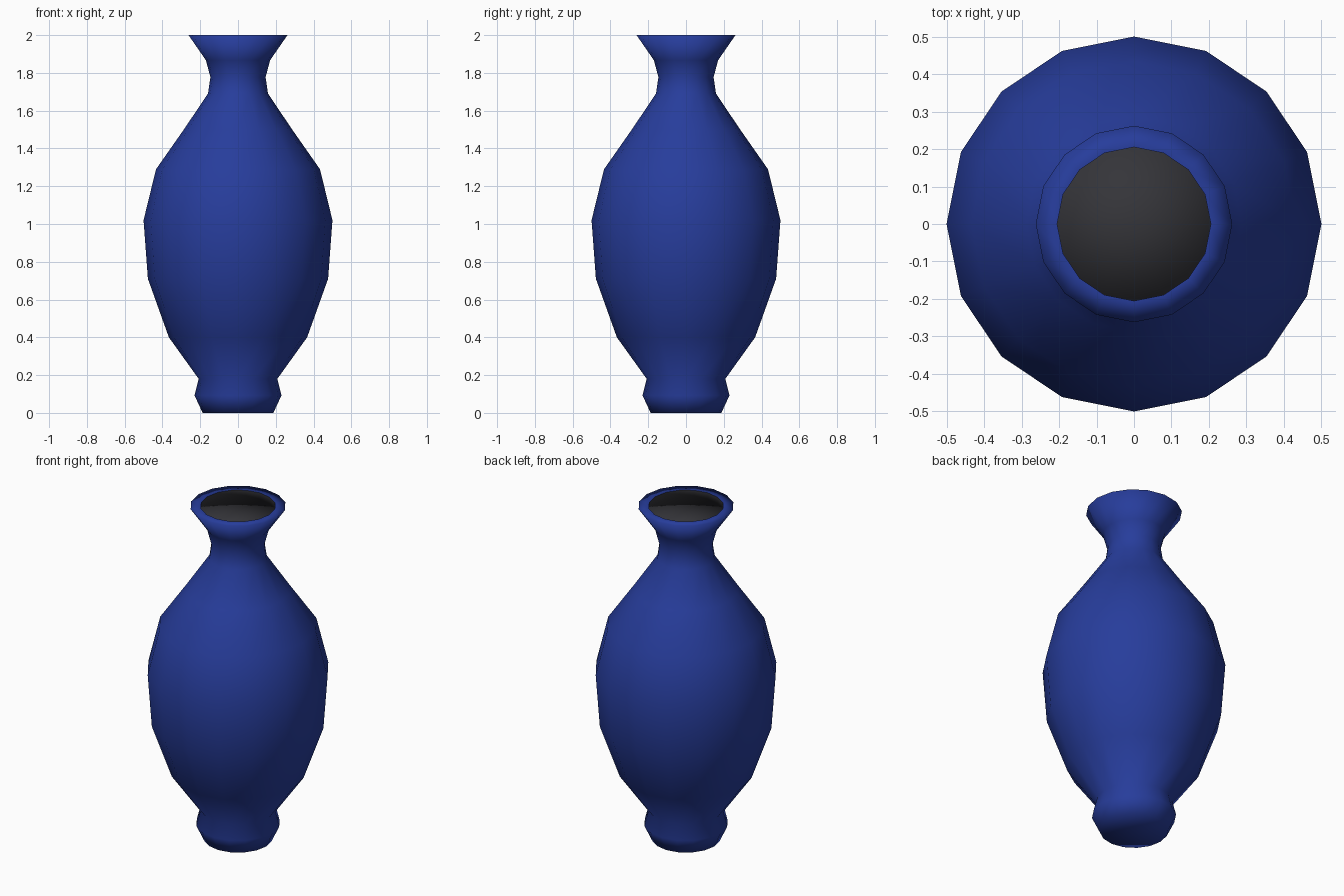
import bpy
import bmesh
from math import cos, sin, tau

SIDES = 16

cube = bpy.data.objects.get("Cube")
if cube:
    bpy.data.objects.remove(cube, do_unlink=True)


def make_material(name, rgb):
    mat = bpy.data.materials.new(name)
    mat.use_nodes = True
    mat.diffuse_color = (*rgb, 1)
    mat.node_tree.nodes["Principled BSDF"].inputs["Base Color"].default_value = (*rgb, 1)
    return mat


def add_ring(bm, radius, z):
    angles = [tau * i / SIDES for i in range(SIDES)]
    return [bm.verts.new((radius * cos(a), radius * sin(a), z)) for a in angles]


def bridge(bm, lower, upper):
    for i in range(SIDES):
        j = (i + 1) % SIDES
        bm.faces.new((lower[i], lower[j], upper[j], upper[i]))


def fan(bm, ring, up):
    z = ring[0].co.z
    centre = bm.verts.new((0, 0, z))
    for i in range(SIDES):
        a, b = ring[i], ring[(i + 1) % SIDES]
        bm.faces.new((centre, a, b) if up else (centre, b, a))


def finish(bm, name, mat):
    for face in bm.faces:
        face.smooth = True
    mesh = bpy.data.meshes.new(name)
    bm.to_mesh(mesh)
    bm.free()
    mesh.materials.append(mat)
    obj = bpy.data.objects.new(name, mesh)
    bpy.context.collection.objects.link(obj)
    return obj


blue = make_material("cobalt blue glaze", (0.02, 0.046, 0.33))
charcoal = make_material("charcoal interior", (0.035, 0.035, 0.041))

# Turned body: foot, belly, shoulder, neck, flared mouth and flat lip
profile = [
    (0.187, 0), (0.23, 0.092), (0.208, 0.18), (0.366, 0.4),
    (0.477, 0.71), (0.5, 1.02), (0.434, 1.29), (0.287, 1.5),
    (0.159, 1.69), (0.146, 1.777), (0.17, 1.867), (0.262, 2), (0.205, 2),
]
bm = bmesh.new()
rings = [add_ring(bm, r, z) for r, z in profile]
for lower, upper in zip(rings, rings[1:]):
    bridge(bm, lower, upper)
fan(bm, rings[0], up=False)
finish(bm, "vase_body", blue)

# Dark shallow recess inside the mouth
bm = bmesh.new()
floor = add_ring(bm, 0.205, 1.955)
rim = add_ring(bm, 0.205, 2)
bridge(bm, floor, rim)
fan(bm, floor, up=True)
finish(bm, "mouth_recess", charcoal)
